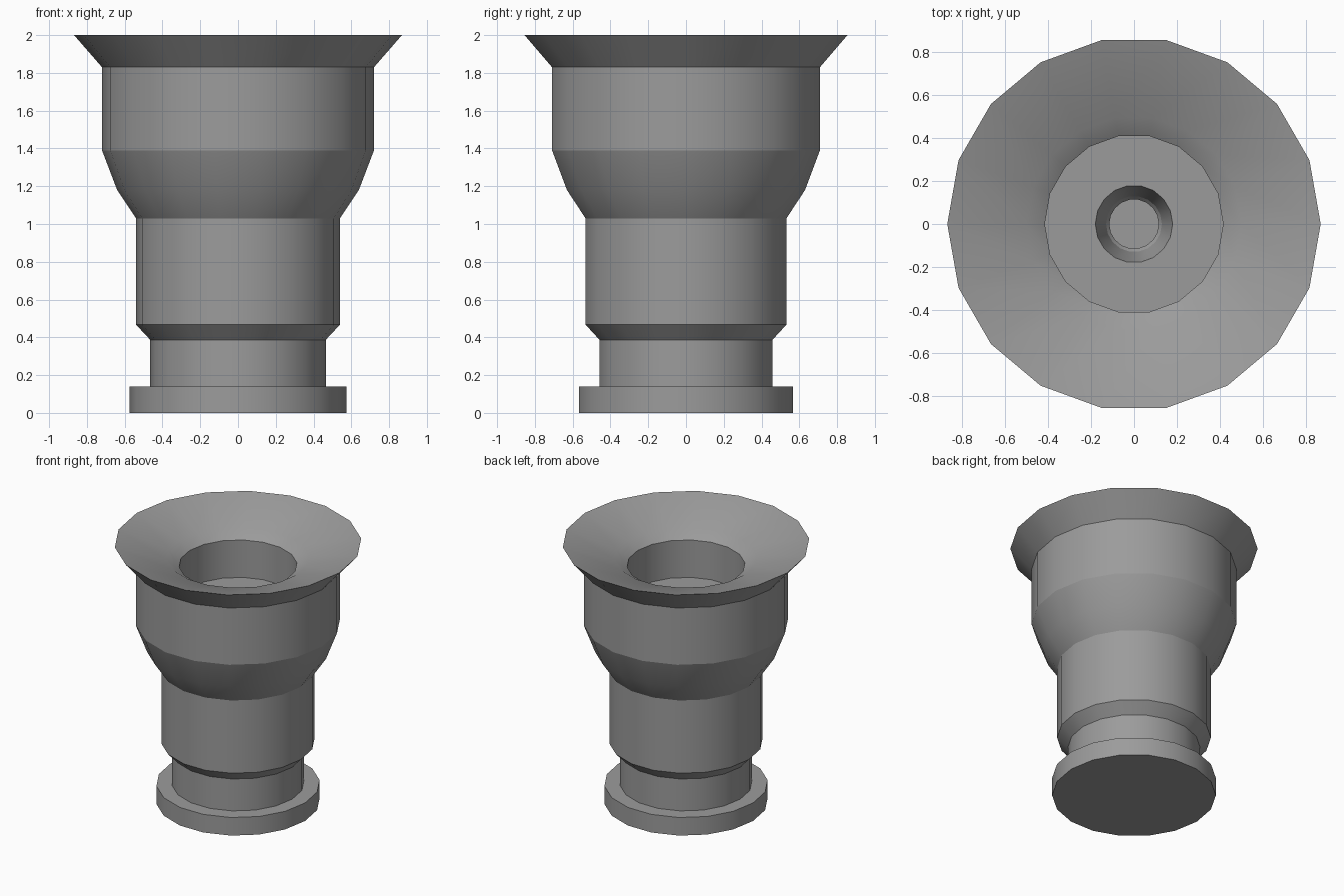
import bpy, bmesh, math

if "Cube" in bpy.data.objects:
    bpy.data.objects.remove(bpy.data.objects["Cube"])

SIDES = 18

grey = bpy.data.materials.new("dark_grey")
grey.diffuse_color = (0.33, 0.33, 0.33, 1)
grey.use_nodes = True
grey.node_tree.nodes["Principled BSDF"].inputs["Base Color"].default_value = grey.diffuse_color


def lathe(name, profile):
    """Revolve (radius, z) points around z and cap both ends."""
    bm = bmesh.new()
    rings = []
    for r, z in profile:
        ring = []
        for i in range(SIDES):
            a = math.tau * i / SIDES
            ring.append(bm.verts.new((r * math.cos(a), r * math.sin(a), z)))
        rings.append(ring)
    for low, high in zip(rings, rings[1:]):
        for i in range(SIDES):
            j = (i + 1) % SIDES
            bm.faces.new((low[i], low[j], high[j], high[i]))
    bm.faces.new(rings[0][::-1])
    bm.faces.new(rings[-1])
    bmesh.ops.recalc_face_normals(bm, faces=bm.faces)
    mesh = bpy.data.meshes.new(name)
    bm.to_mesh(mesh)
    bm.free()
    mesh.materials.append(grey)
    obj = bpy.data.objects.new(name, mesh)
    bpy.context.collection.objects.link(obj)
    bpy.ops.object.select_all(action='DESELECT')
    obj.select_set(True)
    bpy.context.view_layer.objects.active = obj
    # Just above the 20 degree side angle, so the bowl's upper ring stays crisp
    bpy.ops.object.shade_smooth_by_angle(angle=math.radians(20.3))
    return obj


# Outside, from the base up to the sharp rim
outside = [(0.575, 0), (0.575, 0.14), (0.465, 0.14), (0.465, 0.387),
           (0.54, 0.467), (0.54, 1.03), (0.64, 1.18), (0.72, 1.39),
           (0.72, 1.83), (0.868, 2.0)]

# Inside, from the funnel down through the well to the small socket
inside = [(0.50, 1.885), (0.415, 1.83), (0.415, 1.54), (0.18, 1.54),
          (0.13, 1.35), (0.115, 1.33), (0.115, 1.28)]

lathe("funnel_body", outside + inside)
